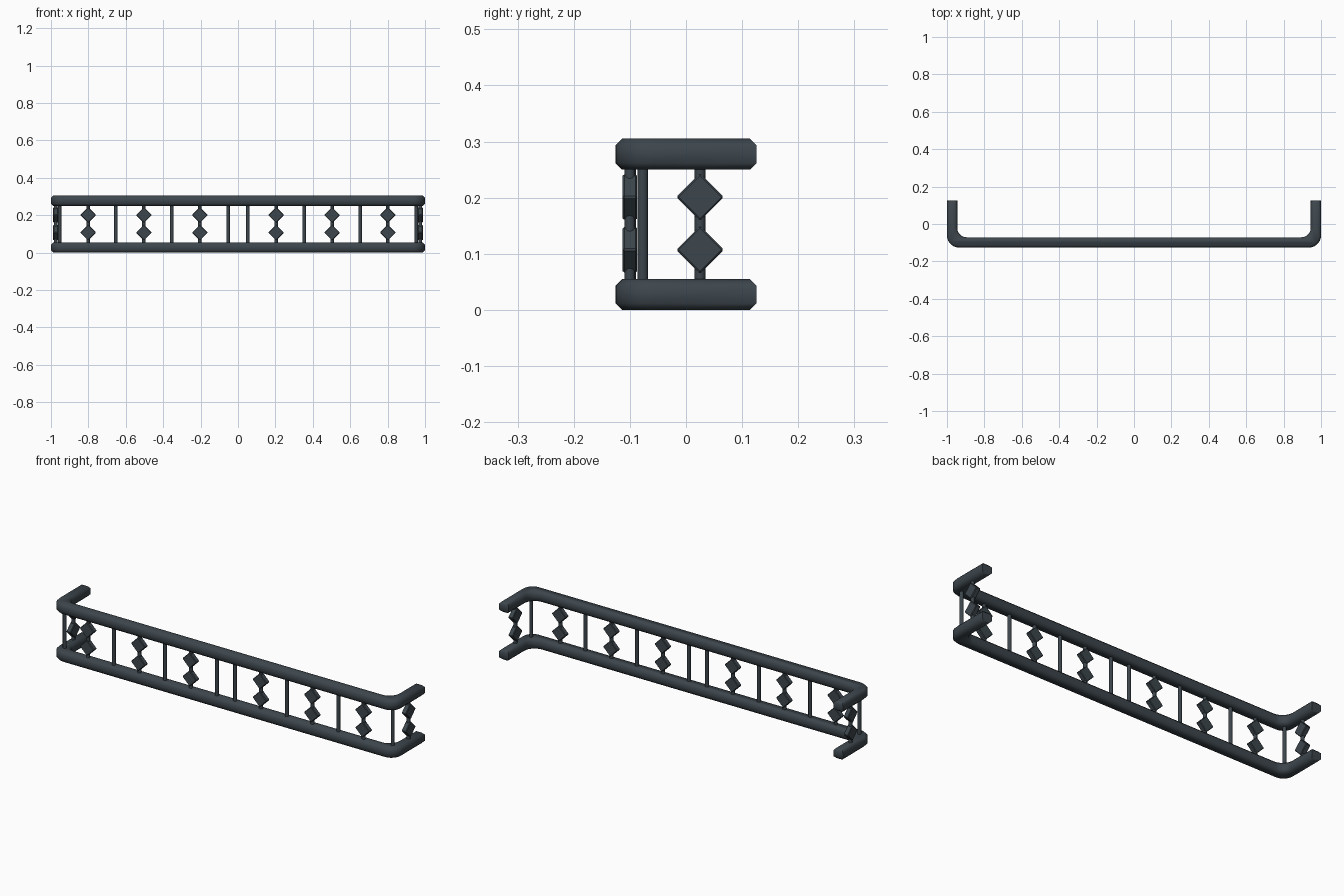
import bpy, bmesh, math
from mathutils import Matrix

if "Cube" in bpy.data.objects:
    bpy.data.objects.remove(bpy.data.objects["Cube"])

iron = bpy.data.materials.new("dark slate iron")
iron.diffuse_color = (0.046, 0.061, 0.073, 1)
iron.use_nodes = True
iron.node_tree.nodes["Principled BSDF"].inputs["Base Color"].default_value = iron.diffuse_color


def finish(bm, name, angle=40):
    bmesh.ops.recalc_face_normals(bm, faces=bm.faces[:])
    me = bpy.data.meshes.new(name)
    bm.to_mesh(me)
    bm.free()
    ob = bpy.data.objects.new(name, me)
    bpy.context.collection.objects.link(ob)
    me.materials.append(iron)
    bpy.ops.object.select_all(action='DESELECT')
    ob.select_set(True)
    bpy.context.view_layer.objects.active = ob
    bpy.ops.object.shade_smooth_by_angle(angle=math.radians(angle))
    return ob


def arc(cx, cy, r, a0, a1, n=7):
    return [(cx + r * math.cos(math.radians(a0 + (a1 - a0) * i / n)),
             cy + r * math.sin(math.radians(a0 + (a1 - a0) * i / n))) for i in range(n + 1)]


# U-shaped rail: rounded outline, extruded and chamfered top and bottom
def rail(name, z, h=0.055, w=0.055, ro=0.065, ri=0.05):
    y0, y1 = -0.126, 0.126
    half = [(1 - w, y1), (1, y1)][::-1]
    right_out = arc(1 - ro, y0 + ro, ro, -90, 0)
    right_in = arc(1 - w - ri, y0 + w + ri, ri, 0, -90)
    chain = right_out + half + right_in           # right half, counter-clockwise
    pts = chain + [(-x, y) for x, y in reversed(chain)]
    bm = bmesh.new()
    f = bm.faces.new([bm.verts.new((x, y, z)) for x, y in pts])
    ext = bmesh.ops.extrude_face_region(bm, geom=[f])
    bmesh.ops.translate(bm, vec=(0, 0, h),
                        verts=[v for v in ext['geom'] if isinstance(v, bmesh.types.BMVert)])
    flat = [e for e in bm.edges if abs(e.verts[0].co.z - e.verts[1].co.z) < 1e-5]
    bmesh.ops.bevel(bm, geom=flat, offset=0.012, offset_type='OFFSET',
                    segments=1, profile=0.5, affect='EDGES')
    finish(bm, name, 50)


rail("bottom_rail", 0.0)
rail("top_rail", 0.25)


# thin upright between the rails
def post(name, x, y):
    bm = bmesh.new()
    bmesh.ops.create_cone(bm, cap_ends=True, segments=12, radius1=0.0095, radius2=0.0095,
                          depth=0.22, matrix=Matrix.Translation((x, y, 0.1525)))
    finish(bm, name)


# flat bevelled lozenge, turned to face along y or x
def lozenge(name, x, y, z, side=False):
    bm = bmesh.new()
    bmesh.ops.create_cube(bm, size=1)
    bmesh.ops.scale(bm, vec=(0.06, 0.026, 0.06), verts=bm.verts)
    bmesh.ops.bevel(bm, geom=bm.edges[:], offset=0.003, segments=1, affect='EDGES')
    m = Matrix.Rotation(math.pi / 4, 4, 'Y')
    if side:
        m = Matrix.Rotation(math.pi / 2, 4, 'Z') @ m
    bmesh.ops.transform(bm, matrix=Matrix.Translation((x, y, z)) @ m, verts=bm.verts)
    finish(bm, name, 30)


def ornate(name, x, y, side=False):
    post(name + "_post", x, y)
    for z in (0.107, 0.201):
        lozenge(name + "_lozenge", x, y, z, side)


for s in (-1, 1):
    for x in (0.053, 0.354, 0.653):
        post("plain_post", s * x, -0.099)
    post("corner_post", s * 0.954, -0.077)
    for x in (0.204, 0.503, 0.801):
        ornate("front_baluster", s * x, -0.1)
    ornate("side_baluster", s * 0.975, 0.025, True)
